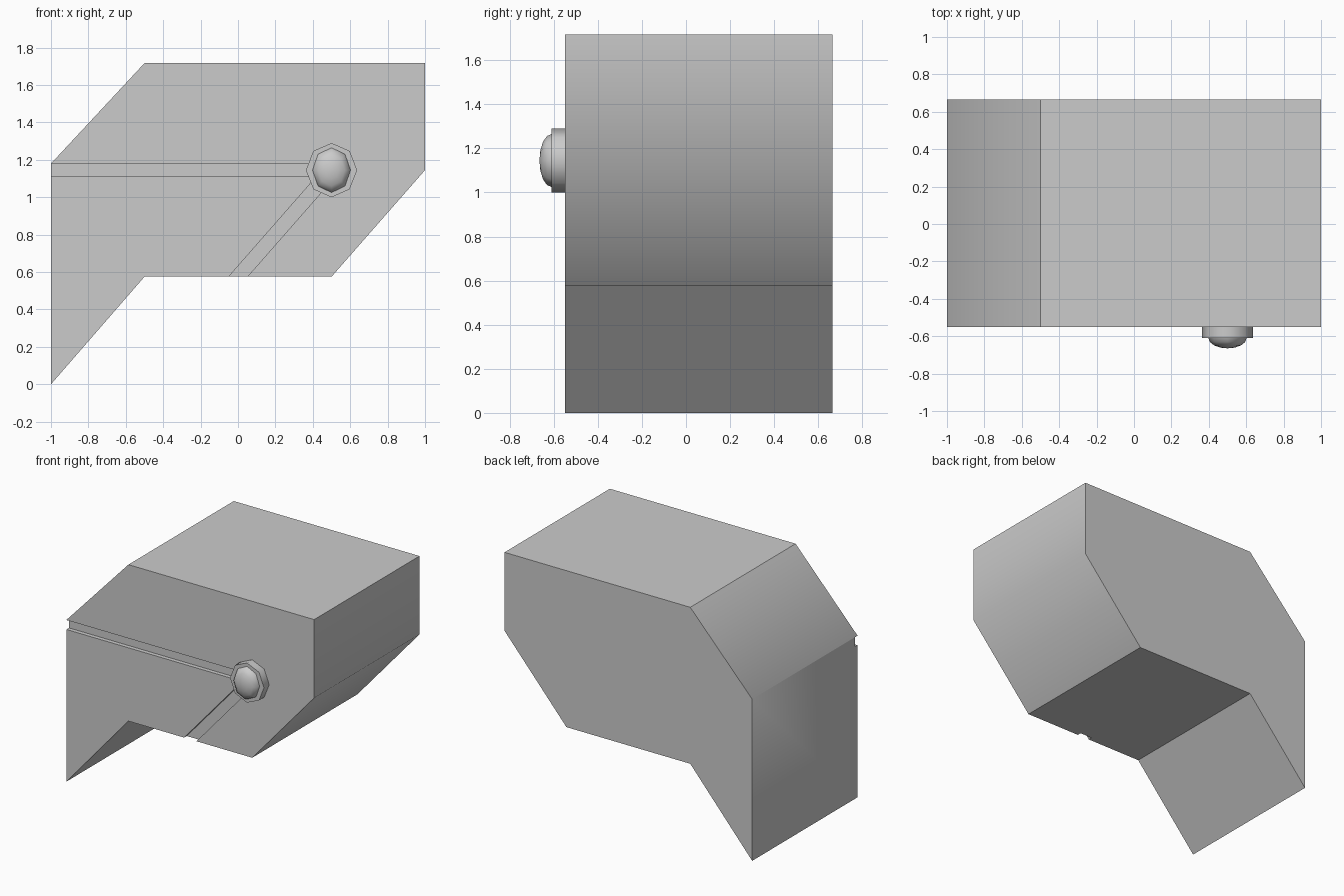
import bpy, bmesh, math

if "Cube" in bpy.data.objects:
    bpy.data.objects.remove(bpy.data.objects["Cube"])


def make_object(name, bm):
    bmesh.ops.recalc_face_normals(bm, faces=bm.faces)
    mesh = bpy.data.meshes.new(name)
    bm.to_mesh(mesh)
    bm.free()
    obj = bpy.data.objects.new(name, mesh)
    bpy.context.collection.objects.link(obj)
    return obj


def prism(name, profile, y0, y1):
    """Extrude an x-z profile from y0 to y1."""
    bm = bmesh.new()
    face = bm.faces.new([bm.verts.new((x, y0, z)) for x, z in profile])
    ext = bmesh.ops.extrude_face_region(bm, geom=[face])
    verts = [g for g in ext["geom"] if isinstance(g, bmesh.types.BMVert)]
    bmesh.ops.translate(bm, verts=verts, vec=(0, y1 - y0, 0))
    return make_object(name, bm)


def activate(obj):
    bpy.ops.object.select_all(action='DESELECT')
    obj.select_set(True)
    bpy.context.view_layer.objects.active = obj


def smooth(obj, degrees):
    activate(obj)
    bpy.ops.object.shade_smooth_by_angle(angle=math.radians(degrees))


def octagon(rx, rz):
    return [(CX + rx * math.cos(i * math.pi / 4), CZ + rz * math.sin(i * math.pi / 4))
            for i in range(8)]


FRONT, BACK, DEPTH = -0.55, 0.665, 0.03
CX, CZ = 0.5, 1.145

# Body with slanted ends
body = prism("body", [(-1, 0), (-0.5, 0.575), (0.5, 0.575), (1, 1.145),
                      (1, 1.717), (-0.5, 1.717), (-1, 1.18)], FRONT, BACK)

# Two shallow grooves in the front, both running to the knob
slope = 0.57 / 0.5
diagonal = [(s + t, 0.575 + slope * t)
            for s, t in ((-0.05, -0.1), (0.05, -0.1), (0.05, 0.45), (-0.05, 0.45))]
level = [(-1.1, 1.11), (0.42, 1.11), (0.42, 1.179), (-1.1, 1.179)]
for name, profile in (("level_groove_cutter", level), ("diagonal_groove_cutter", diagonal)):
    cutter = prism(name, profile, FRONT - 0.1, FRONT + DEPTH)
    cutter.hide_render = True
    mod = body.modifiers.new(name, 'BOOLEAN')
    mod.operation = 'DIFFERENCE'
    mod.solver = 'EXACT'
    mod.object = cutter
    activate(body)
    bpy.ops.object.modifier_apply(modifier=name)
    bpy.data.objects.remove(cutter)
smooth(body, 45)

# Octagonal collar of the knob
collar = prism("knob_collar", octagon(0.137, 0.145), -0.61, FRONT + DEPTH)
smooth(collar, 50)

# Domed knob cap
bm = bmesh.new()
rings = []
for k in range(4):
    a = k * math.pi / 8
    y = -0.61 - 0.055 * math.sin(a)
    rings.append([bm.verts.new((x, y, z))
                  for x, z in octagon(0.102 * math.cos(a), 0.12 * math.cos(a))])
tip = bm.verts.new((CX, -0.665, CZ))
bm.faces.new(rings[0])
for i in range(8):
    j = (i + 1) % 8
    for lo, hi in zip(rings, rings[1:]):
        bm.faces.new((lo[i], lo[j], hi[j], hi[i]))
    bm.faces.new((rings[-1][i], rings[-1][j], tip))
cap = make_object("knob_cap", bm)
smooth(cap, 60)
